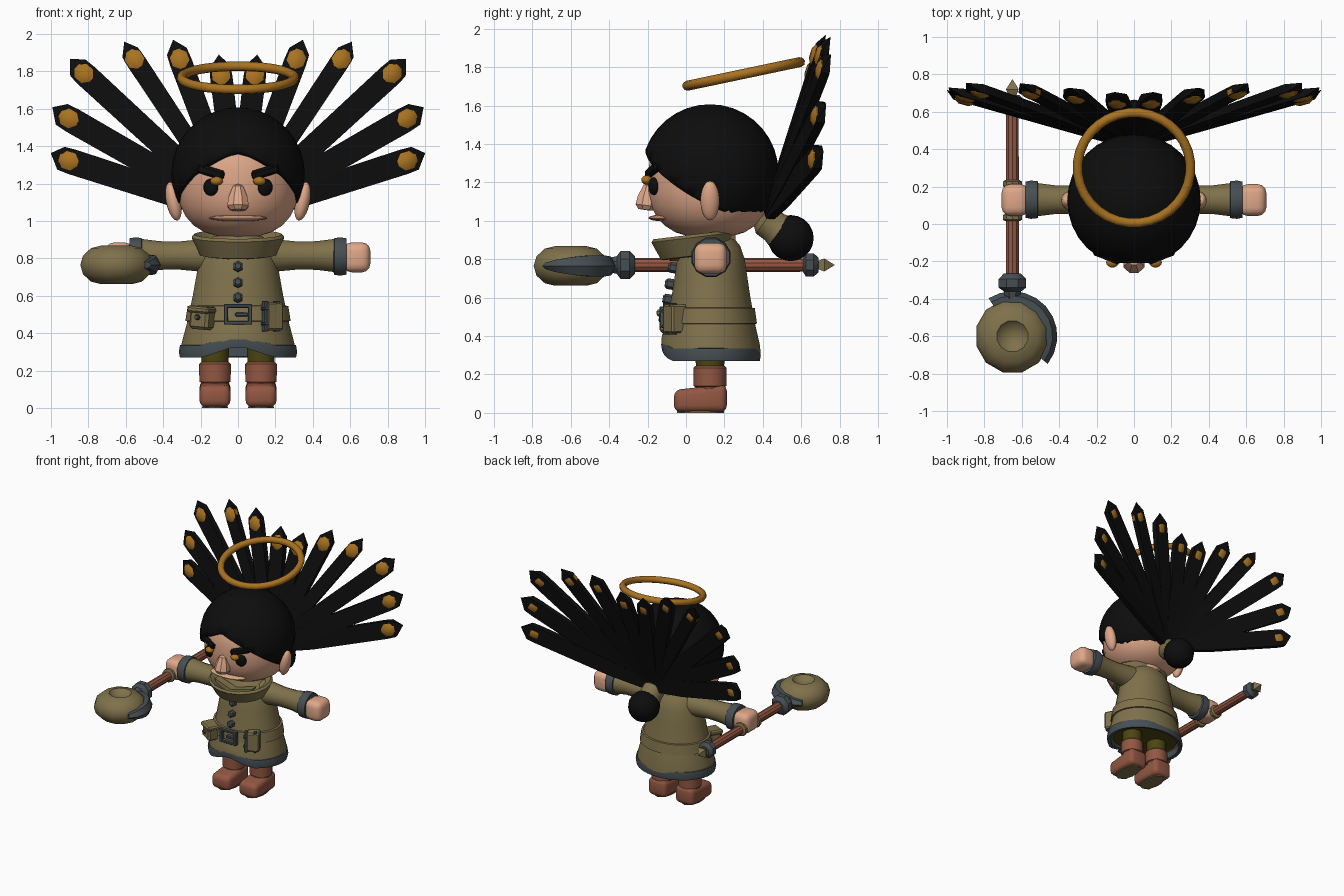
import bpy, bmesh, math
from mathutils import Vector, Matrix

if "Cube" in bpy.data.objects:
    bpy.data.objects.remove(bpy.data.objects["Cube"])


def material(name, rgb):
    m = bpy.data.materials.new(name)
    m.diffuse_color = (*rgb, 1)
    m.use_nodes = True
    m.node_tree.nodes["Principled BSDF"].inputs["Base Color"].default_value = m.diffuse_color
    return m


BLACK = material("black_hair", (0.004, 0.004, 0.004))
SKIN = material("skin", (0.74, 0.39, 0.25))
OLIVE = material("olive_cloth", (0.21, 0.165, 0.07))
SLATE = material("slate_trim", (0.062, 0.078, 0.088))
BROWN = material("brown_leather", (0.29, 0.095, 0.055))
GOLD = material("gold", (0.40, 0.17, 0.015))
PANTS = material("dark_olive", (0.075, 0.06, 0.006))


def finish(bm, name, mat, angle=35):
    bmesh.ops.remove_doubles(bm, verts=bm.verts, dist=0.0004)
    bmesh.ops.recalc_face_normals(bm, faces=bm.faces)
    me = bpy.data.meshes.new(name)
    bm.to_mesh(me)
    bm.free()
    me.materials.append(mat)
    for p in me.polygons:
        p.use_smooth = True
    me.set_sharp_from_angle(angle=math.radians(angle))
    ob = bpy.data.objects.new(name, me)
    bpy.context.collection.objects.link(ob)
    return ob


def lathe(name, mat, prof, loc, axis=(0, 0, 1), segs=20, sy=1, closed=False, angle=35):
    """Spin (radius, height) pairs around an axis; sy squashes the local y."""
    z = Vector(axis).normalized()
    up = Vector((0, 0, 1)) if abs(z.y) > 0.97 else Vector((0, 1, 0))
    y = (up - z * up.dot(z)).normalized()
    rot = Matrix((y.cross(z), y, z)).transposed()
    bm = bmesh.new()
    rings = []
    for r, h in prof:
        rings.append([bm.verts.new(Vector(loc) + rot @ Vector((
            max(r, 1e-5) * math.cos(2 * math.pi * (i + .5) / segs),
            max(r, 1e-5) * sy * math.sin(2 * math.pi * (i + .5) / segs), h))) for i in range(segs)])
    pairs = list(zip(rings, rings[1:])) + ([(rings[-1], rings[0])] if closed else [])
    for a, b in pairs:
        for i in range(segs):
            j = (i + 1) % segs
            bm.faces.new((a[i], a[j], b[j], b[i]))
    if not closed:
        for ring, (r, h) in ((rings[0], prof[0]), (rings[-1], prof[-1])):
            if r > 0.001:
                bm.faces.new(ring)
    return finish(bm, name, mat, angle)


def ball(name, mat, loc, size, rot=(0, 0, 0), u=16, v=10):
    bm = bmesh.new()
    bmesh.ops.create_uvsphere(bm, u_segments=u, v_segments=v, radius=1)
    ob = finish(bm, name, mat)
    ob.location, ob.scale, ob.rotation_euler = loc, size, rot
    return ob


def box(name, mat, loc, size, rot=(0, 0, 0), bevel=0.01, segs=1):
    bm = bmesh.new()
    bmesh.ops.create_cube(bm, size=1, matrix=Matrix.Diagonal((*size, 1)))
    if bevel:
        bmesh.ops.bevel(bm, geom=bm.edges[:], offset=bevel, segments=segs, affect='EDGES', profile=.5)
    ob = finish(bm, name, mat)
    ob.location, ob.rotation_euler = loc, rot
    return ob


# Head: a rounded, slightly square ball
prof = []
for i in range(15):
    t = -math.cos(math.pi * i / 14)
    prof.append((.325 * (1 - abs(t) ** 2.5) ** .4, t * .3))
lathe("head", SKIN, prof, (0, .125, 1.21), segs=28)
lathe("neck", SKIN, [(.12, .82), (.12, .96)], (0, .14, 0))

# Hair cap: half ball trimmed by a slanted hairline plane, then mirrored
bm = bmesh.new()
bmesh.ops.create_uvsphere(bm, u_segments=32, v_segments=18, radius=.357,
                          matrix=Matrix.Translation((0, .125, 1.25)))
for co, no in (((0, 0, 0), (1, 0, 0)), ((0, -.22, 1.38), (.356, .553, 1))):
    bmesh.ops.bisect_plane(bm, geom=bm.verts[:] + bm.edges[:] + bm.faces[:],
                           plane_co=co, plane_no=no, clear_inner=True)
hair = finish(bm, "hair_cap", BLACK)
hair.modifiers.new("mirror", 'MIRROR')
solid = hair.modifiers.new("thickness", 'SOLIDIFY')
solid.thickness, solid.offset = .04, -1

# Face
for s in (-1, 1):
    ball("ear", SKIN, (s * .345, .125, 1.105), (.04, .05, .105), (0, s * .2, 0))
    box("eyebrow", BLACK, (s * .145, -.175, 1.262), (.155, .035, .05), (0, -s * .28, s * .36), .012)
    ball("eye", BLACK, (s * .145, -.168, 1.18), (.042, .025, .046), (0, 0, s * .38))
    ball("gold_stud", GOLD, (s * .115, -.205, 1.213), (.034, .028, .024))
lathe("nose", SKIN, [(0, -.07), (.045, -.068), (.062, -.045), (.055, 0), (.03, .06), (0, .075)],
      (0, -.2, 1.125), (0, .12, 1), 8)
ball("lips", SKIN, (0, -.125, 1.015), (.155, .07, .017))

# Rear hair knot and its tie
ball("hair_knot", BLACK, (0, .545, .91), (.12, .12, .12))
lathe("hair_tie", OLIVE, [(.06, 0), (.085, .03), (.085, .09), (.095, .12), (.06, .13)],
      (0, .39, 1.02), (0, .8, -.6))

# Fan of hair blades, each carrying a gold bead near its tip: bead position, blade half width
fan = [(.90, .675, 1.32, .085), (.90, .69, 1.545, .085), (.82, .715, 1.785, .08),
       (.55, .71, 1.86, .065), (.31, .685, 1.86, .075), (.09, .66, 1.775, .075)]
root = Vector((0, .42, 1.03))
for s in (-1, 1):
    for x, y, z, w in fan:
        bead = Vector((s * x, y, z))
        d = bead - root
        n = d.length
        # four sided blade, turned so that its flat side faces the front
        bm = bmesh.new()
        d.normalize()
        flat = (Vector((0, 1, 0)) - d * d.y).normalized()
        side = flat.cross(d) * s
        rings = []
        for h, k in ((0, .45), (n * .35, .75), (n - .02, .8), (n + .045, .75)):
            rings.append([bm.verts.new(root + d * h + side * (a * w * k) + flat * (b * .022))
                          for a, b in ((-1, -1), (1, -1), (1, 1), (-1, 1))])
        tip = bm.verts.new(root + d * (n + .11) + Vector((0, .012, .01)))
        bm.faces.new(rings[0])
        for a, b in zip(rings, rings[1:]):
            for i in range(4):
                bm.faces.new((a[i], a[i - 1], b[i - 1], b[i]))
        for i in range(4):
            bm.faces.new((rings[-1][i], rings[-1][i - 1], tip))
        finish(bm, "hair_blade", BLACK)
        lathe("hair_bead", GOLD, [(.03, -.055), (.056, -.025), (.056, .025), (.03, .055)],
              bead - flat * .006, d, 8, .62)

# Halo
c = [(.302 + .026 * math.cos(a), .026 * math.sin(a)) for a in [k * math.pi / 4 for k in range(8)]]
lathe("halo", GOLD, c, (0, .3, 1.765), (0, -.21, 1), 32, closed=True, angle=60)


def lift_front(ob):
    """Raise the lower front of the coat into a shallow notch."""
    for v in ob.data.vertices:
        if v.co.y < .1 and v.co.z < .42:
            v.co.z += .065 * max(0, 1 - abs(v.co.x) / .19)


# Coat
CY = (0, .13, 0)
coat = lathe("coat", OLIVE, [(.27, .34), (.305, .31), (.302, .35), (.275, .45), (.258, .53), (.243, .6),
                             (.225, .7), (.208, .8), (.18, .87), (.13, .92)], CY, segs=32, sy=.85)
hem = lathe("coat_hem", SLATE, [(.285, .275), (.312, .27), (.318, .3), (.312, .335), (.285, .34)],
            CY, segs=32, sy=.82, closed=True)
for o in (coat, hem):
    lift_front(o)
lathe("coat_lining", PANTS, [(.27, .325), (.27, .335)], CY, sy=.82)
lathe("belt", OLIVE, [(.25, .46), (.283, .465), (.27, .545), (.24, .55)], CY, segs=32, sy=.85, closed=True)
lathe("collar", OLIVE, [(.18, .82), (.205, .825), (.25, .92), (.235, .935), (.15, .87)],
      (0, .145, 0), (0, -.12, 1), 20, .88, True)
for s in (-1, 1):
    # pointed lapel
    bm = bmesh.new()
    pts = [(.0, -.085, .87), (.17, -.06, .91), (.13, -.075, .83), (.05, -.085, .79), (0, -.085, .84)]
    f = bm.faces.new([bm.verts.new((s * x, y, z)) for x, y, z in pts])
    r = bmesh.ops.extrude_face_region(bm, geom=[f])
    for v in r["geom"]:
        if isinstance(v, bmesh.types.BMVert):
            v.co.y += .06
    finish(bm, "lapel", OLIVE)

# Buttons, buckle, pouch and straps
for z, y in ((.755, -.062), (.67, -.078), (.59, -.09)):
    lathe("button", SLATE, [(.028, -.02), (.028, .02), (.016, .032)], (0, y, z), (0, -1, .15), 6)
for s in (-1, 1):
    box("buckle_side", SLATE, (s * .065, -.12, .5), (.022, .035, .11), bevel=.004)
    box("buckle_bar", SLATE, (0, -.12, .5 + s * .045), (.15, .035, .02), bevel=.004)
box("buckle_prong", SLATE, (.02, -.122, .5), (.07, .03, .02), bevel=.004)
box("pouch", OLIVE, (-.19, -.075, .475), (.115, .1, .11), (0, .08, -.5), .015)
box("pouch_flap", OLIVE, (-.192, -.08, .525), (.13, .11, .035), (0, .08, -.5), .01)
lathe("pouch_button", SLATE, [(.016, 0), (.012, .02)], (-.215, -.12, .485), (-.45, -.9, 0), 6)
box("holster", OLIVE, (.18, -.055, .49), (.1, .09, .15), (0, 0, .5), .01)
for x, y in ((.145, -.1), (.205, -.068)):
    box("holster_strap", SLATE, (x, y, .49), (.022, .04, .165), (0, 0, .5), .004)
for z in (.45, .53):
    box("holster_band", SLATE, (.177, -.087, z), (.11, .035, .016), (0, 0, .5), .004)

# Arms and legs
for s in (-1, 1):
    lathe("sleeve", OLIVE, [(.1, .1), (.088, .2), (.076, .32), (.078, .42), (.092, .53)],
          (0, .13, .815), (s, 0, 0), 16)
    lathe("cuff", SLATE, [(.085, .51), (.102, .515), (.106, .55), (.1, .58), (.07, .58)],
          (0, .13, .81), (s, 0, 0), 12)
    box("hand", SKIN, (s * .635, .128, .805), (.145, .17, .16), (0, 0, 0), .045, 3)
    x = s * .123
    lathe("trouser_leg", PANTS, [(.072, .22), (.08, .36)], (x, .125, 0), segs=14)
    lathe("boot_shaft", BROWN, [(.076, .05), (.076, .135), (.086, .14), (.087, .235), (.075, .245)],
          (x, .125, 0), segs=14)
    # foot: rounded block with a low toe
    bm = bmesh.new()
    bmesh.ops.create_cube(bm, size=1, matrix=Matrix.Translation((x, .075, .062)) @
                          Matrix.Diagonal((.165, .275, .115, 1)))
    for v in bm.verts:
        if v.co.z > .1 and v.co.y > 0:
            v.co.z += .03
    bmesh.ops.bevel(bm, geom=bm.edges[:], offset=.035, segments=3, affect='EDGES', profile=.5)
    finish(bm, "foot", BROWN)
    lathe("sole", OLIVE, [(.07, 0), (.07, .009)], (x, .075, 0), segs=14, sy=1.75)

# Staff, pointing forward from the hand
P = (-.65, 0, .77)
F = (0, 1, 0)
lathe("staff_shaft", BROWN, [(.037, -.42), (.035, .66)], P, F, 10)
for y in (.035, .215):
    lathe("staff_ring", OLIVE, [(.04, y - .02), (.054, y - .012), (.054, y + .012), (.04, y + .02)], P, F, 10)
lathe("staff_collar", SLATE, [(.04, -.4), (.05, -.36), (.08, -.34), (.08, -.295), (.05, -.265)], P, F, 8)
lathe("staff_end", SLATE, [(.04, .61), (.066, .625), (.066, .665), (.04, .69)], P, F, 8)
lathe("staff_spike", OLIVE, [(.025, .68), (.048, .72), (0, .775)], P, F, 4, angle=10)

# Staff head: faceted bead with a dimple on top and below
lathe("staff_bead", OLIVE, [(0, -.06), (.06, -.075), (.085, -.103), (.14, -.09), (.185, -.05), (.2, 0),
                            (.185, .05), (.14, .09), (.085, .103), (.06, .075), (0, .06)],
      (-.65, -.6, .765), segs=12)

# Crescent claw around the bead
bm = bmesh.new()
rings = []
for i in range(11):
    t = i / 10
    a = math.radians(122 - 160 * t)
    h = .01 + .045 * math.sin(math.pi * min(1, t * .95 + .03)) ** .7
    rings.append([bm.verts.new((-.65 + r * math.cos(a), -.6 + r * math.sin(a), .765 + z * h))
                  for r, z in ((.175, -1), (.215, -1), (.24, 0), (.215, 1), (.175, 1))])
for a, b in zip(rings, rings[1:]):
    for i in range(5):
        bm.faces.new((a[i], a[i - 1], b[i - 1], b[i]))
bm.faces.new(rings[0])
bm.faces.new(rings[-1])
finish(bm, "staff_claw", SLATE, 25)
